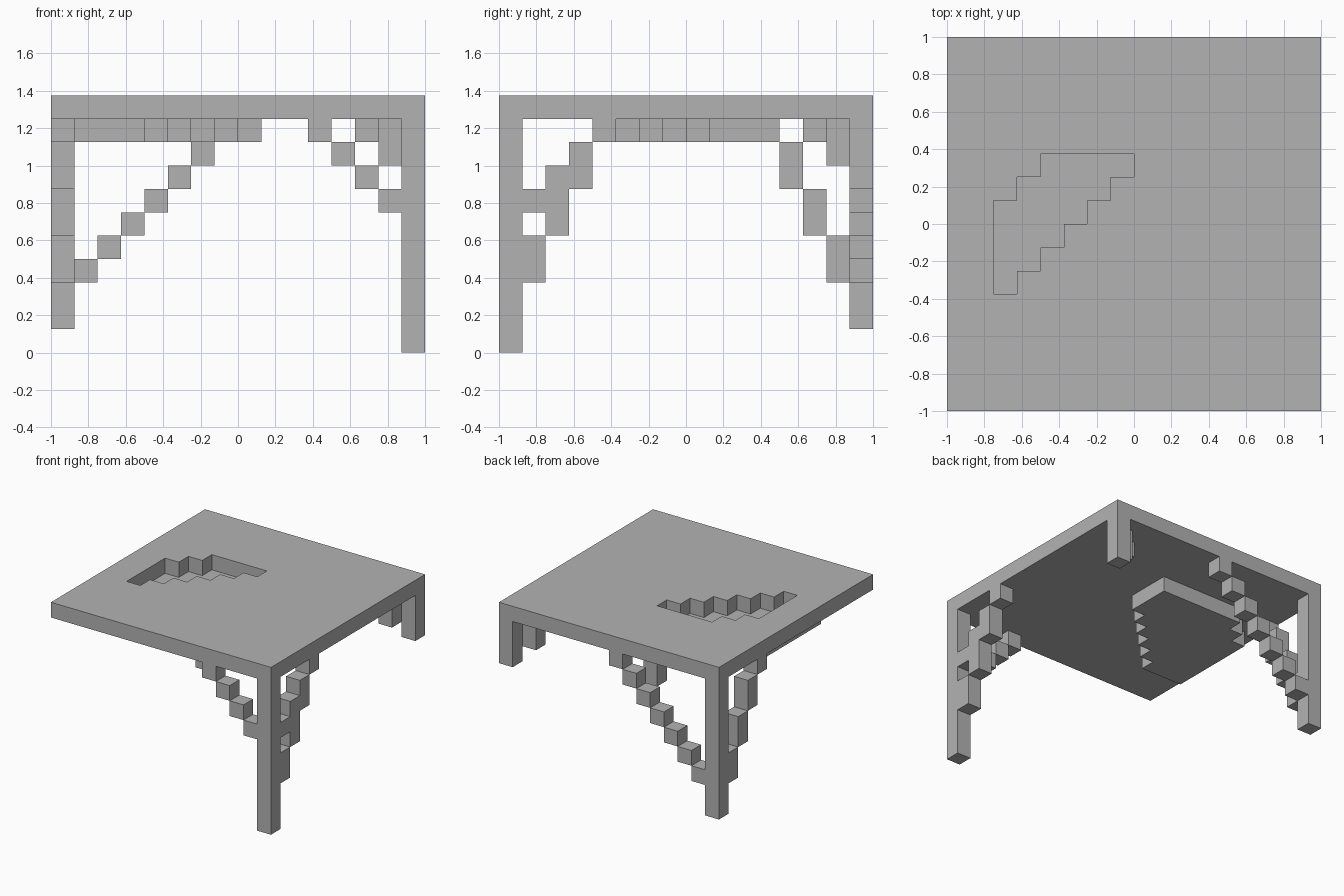
import bpy
import bmesh
from mathutils import Vector

N = 16           # cells along each side
U = 2 / N        # size of one cell
TOP = 10         # layer of the tabletop

cube = bpy.data.objects.get("Cube")
if cube:
    bpy.data.objects.remove(cube, do_unlink=True)

grey = bpy.data.materials.new("stone_grey")
grey.use_nodes = True
colour = (0.45, 0.45, 0.45, 1)
grey.diffuse_color = colour
grey.node_tree.nodes["Principled BSDF"].inputs["Base Color"].default_value = colour


def column(x, y, low, high=TOP):
    return {(x, y, z) for z in range(low, high)}


def stairs(start, step, count, rise=1):
    """Flight of blocks that climbs from start, each block rise cells tall."""
    x, y, z = start
    dx, dy = step
    cells = set()
    for n in range(count):
        low = z + n * rise
        cells |= column(x + n * dx, y + n * dy, low, min(low + rise, TOP))
    return cells


# Stepped diagonal pit in the tabletop: (first, last) column of each row
pit_rows = {5: (2, 2), 6: (2, 3), 7: (2, 4), 8: (2, 5), 9: (3, 6), 10: (4, 7)}
pit = {(x, y) for y, (a, b) in pit_rows.items() for x in range(a, b + 1)}

parts = {
    "tabletop": {(x, y, TOP) for x in range(N) for y in range(N)
                 if (x, y) not in pit},
    # Floor plate under the pit, one cell wider all round
    "pit_floor": {(x + dx, y + dy, TOP - 1) for x, y in pit
                  for dx in (-1, 0, 1) for dy in (-1, 0, 1)},
    # Long front leg and its braces
    "front_left_leg": column(15, 0, 0),
    "front_left_cross_brace": stairs((14, 0, 6), (-1, 0), 4),
    "front_left_side_brace": stairs((15, 1, 6), (0, 1), 4)
                             | stairs((15, 1, 3), (0, 1), 4, 2),
    # Rear leg and its braces
    "back_right_leg": column(0, 15, 1),
    "back_right_cross_brace": stairs((1, 15, 3), (1, 0), 7),
    "back_right_side_brace": stairs((0, 14, 3), (0, -1), 4, 2),
    # Short stub leg that tapers diagonally inwards
    "back_left_leg": column(15, 15, 7),
    "back_left_diagonal_brace": column(14, 14, 8) | column(13, 13, 9),
}
solid = set().union(*parts.values())

AXES = [Vector((1, 0, 0)), Vector((0, 1, 0)), Vector((0, 0, 1))]


def build(name, cells):
    """Mesh the outer skin of a group of cells."""
    bm = bmesh.new()
    for cell in sorted(cells):
        centre = Vector(cell) + Vector((0.5, 0.5, 0.5))
        for a in range(3):
            for sign in (-1, 1):
                n = AXES[a] * sign
                if tuple(int(c + d) for c, d in zip(cell, n)) in solid:
                    continue
                u = AXES[(a + 1) % 3]
                v = n.cross(u)
                mid = centre + n / 2
                corners = [mid + (u * p + v * q) / 2
                           for p, q in ((-1, -1), (1, -1), (1, 1), (-1, 1))]
                bm.faces.new([bm.verts.new((c - Vector((N / 2, N / 2, 0))) * U)
                              for c in corners])
    bmesh.ops.remove_doubles(bm, verts=bm.verts, dist=U / 100)
    mesh = bpy.data.meshes.new(name)
    bm.to_mesh(mesh)
    bm.free()
    mesh.materials.append(grey)
    bpy.context.collection.objects.link(bpy.data.objects.new(name, mesh))


for part, cells in parts.items():
    build(part, cells)
